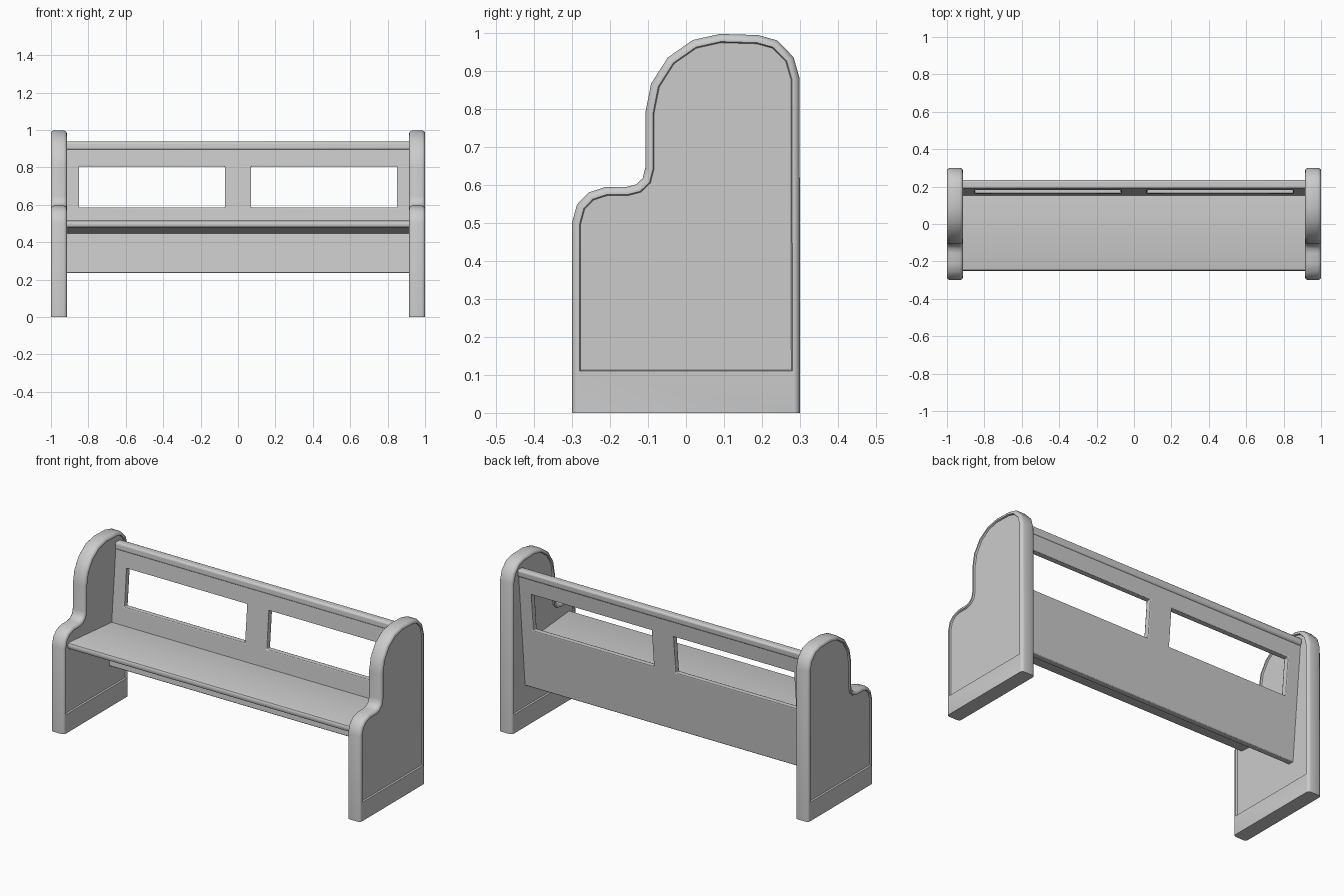
import bpy, bmesh
from mathutils import Vector

if "Cube" in bpy.data.objects:
    bpy.data.objects.remove(bpy.data.objects["Cube"])


def finish(name, bm, bevel=0.0, segments=2):
    bmesh.ops.recalc_face_normals(bm, faces=bm.faces[:])
    mesh = bpy.data.meshes.new(name)
    bm.to_mesh(mesh)
    bm.free()
    ob = bpy.data.objects.new(name, mesh)
    bpy.context.collection.objects.link(ob)
    if bevel:
        mod = ob.modifiers.new("Rounded edges", 'BEVEL')
        mod.width, mod.segments = bevel, segments
        mod.limit_method = 'ANGLE'
    bpy.ops.object.select_all(action='DESELECT')
    ob.select_set(True)
    bpy.context.view_layer.objects.active = ob
    bpy.ops.object.shade_smooth_by_angle(angle=0.6)
    return ob


def inset(points, d, bottom):
    """Offset an open clockwise outline inwards, keeping its ends on a level line."""
    pts = [Vector(p) for p in points]
    out = []
    for i, p in enumerate(pts):
        a = (p - pts[i - 1]).normalized() if i else None
        b = (pts[i + 1] - p).normalized() if i < len(pts) - 1 else None
        a, b = a or b, b or a
        na, nb = Vector((a.y, -a.x)), Vector((b.y, -b.x))
        out.append(p + (na + nb) * d / (1 + na.dot(nb)))
    out[0].y = out[-1].y = bottom
    return out


def long_bar(name, profile, half, bevel=0.0, segments=2):
    """Extrude a (y, z) profile along x."""
    bm = bmesh.new()
    face = bm.faces.new([bm.verts.new((-half, y, z)) for y, z in profile])
    ext = bmesh.ops.extrude_face_region(bm, geom=[face])
    bmesh.ops.translate(bm, vec=(2 * half, 0, 0),
                        verts=[g for g in ext["geom"] if isinstance(g, bmesh.types.BMVert)])
    return finish(name, bm, bevel, segments)


# End panels: stepped outline with rounded rim and recessed faces
OUTLINE = [(-.3, 0), (-.3, .5), (-.287, .548), (-.256, .58), (-.21, .595),
           (-.155, .595), (-.131, .601), (-.114, .617), (-.107, .645),
           (-.107, .79), (-.092, .866), (-.048, .935), (.018, .981),
           (.09, .997), (.19, .994), (.24, .98), (.283, .936), (.299, .88), (.3, 0)]
# inset, half thickness, bottom height
RIM = [(0, .026, 0), (.003, .035, 0), (.009, .041, 0), (.015, .0425, 0),
       (.02, .0425, .11), (.023, .034, .113)]


def end_panel(name, cx):
    bm = bmesh.new()
    steps = [(d, -x, b) for d, x, b in reversed(RIM)] + RIM
    loops = []
    for d, x, b in steps:
        loops.append([bm.verts.new((cx + x, p.x, p.y)) for p in inset(OUTLINE, d, b)])
    n = len(RIM)
    for k, (l0, l1) in enumerate(zip(loops, loops[1:])):
        for i in range(len(l0) - 1):
            bm.faces.new((l0[i], l0[i + 1], l1[i + 1], l1[i]))
        if k in (0, 1, 2 * n - 3, 2 * n - 2):   # plinth top and face
            bm.faces.new((l0[-1], l0[0], l1[0], l1[-1]))
    low = loops[2:-2]
    bm.faces.new([l[0] for l in low] + [l[-1] for l in reversed(low)])
    bm.faces.new(loops[0])
    bm.faces.new(loops[-1])
    finish(name, bm)


for side, label in ((-1, "left"), (1, "right")):
    end_panel(label + "_end_panel", side * .9575)

# Seat: slopes down to the back, rounded front edge
long_bar("seat", [(-.25, .487), (-.25, .505), (-.246, .512), (-.238, .515), (.165, .481),
                  (.165, .445), (-.238, .479), (-.246, .481)], .93)

# Backrest: leaning board with two window openings
bm = bmesh.new()
xs = [-.93, -.85, -.07, .07, .85, .93]
zs = [.235, .585, .805, .905]
grid = [[bm.verts.new((x, .155 + .09 * (z - .5), z)) for x in xs] for z in zs]
for r in range(3):
    for c in range(5):
        if r == 1 and c in (1, 3):
            continue
        bm.faces.new((grid[r][c], grid[r][c + 1], grid[r + 1][c + 1], grid[r + 1][c]))
ext = bmesh.ops.extrude_face_region(bm, geom=bm.faces[:])
bmesh.ops.translate(bm, vec=(0, .035, 0),
                    verts=[g for g in ext["geom"] if isinstance(g, bmesh.types.BMVert)])
finish("backrest", bm, .004)

# Top rail: rounded bar capping the backrest
long_bar("top_rail", [(.186, .893), (.189, .937), (.236, .937), (.233, .893)], .93, .012, 3)
